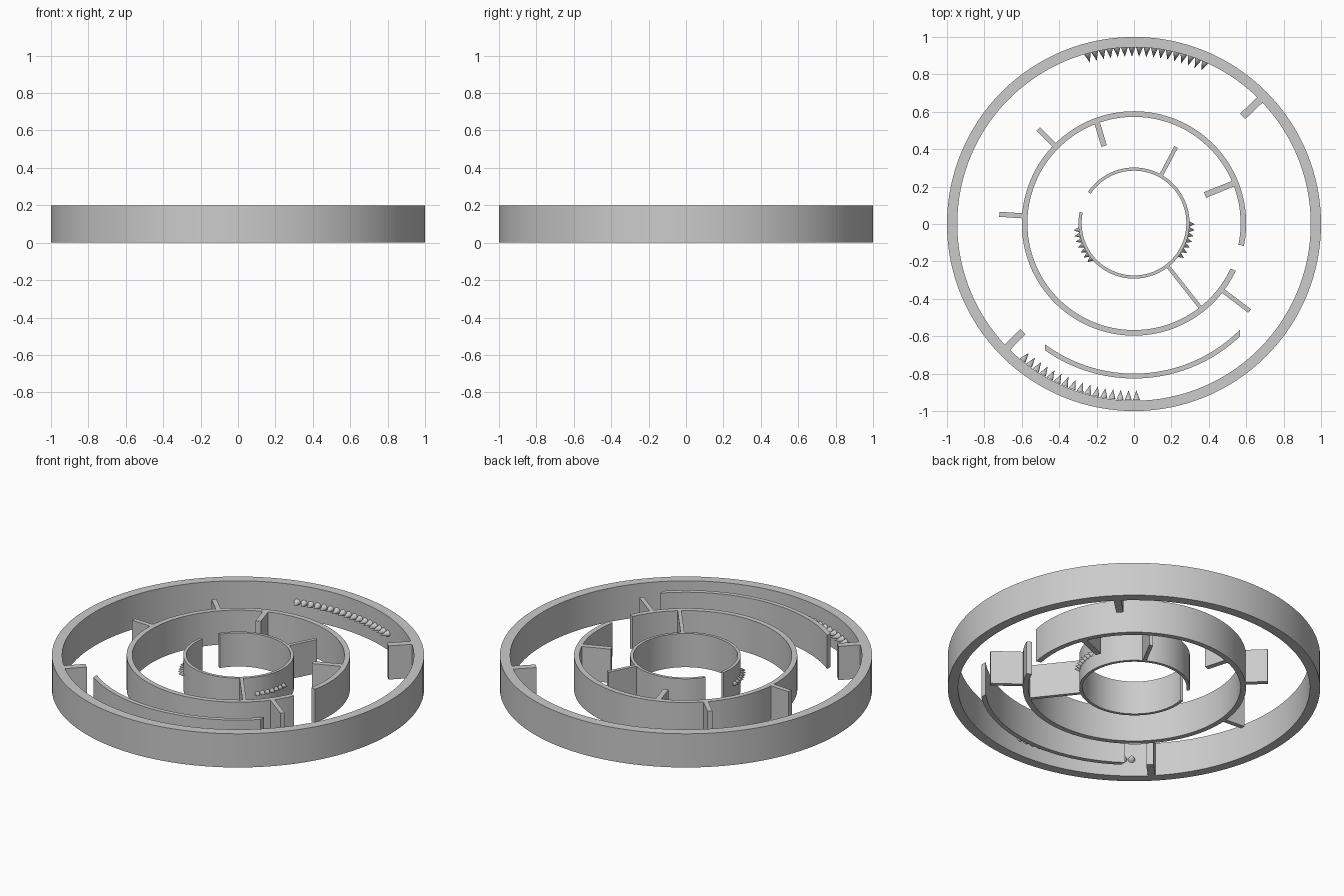
import bpy, bmesh
from math import cos, sin, pi, radians, degrees, asin, hypot, atan2
from mathutils import Matrix, Vector

if "Cube" in bpy.data.objects:
    bpy.data.objects.remove(bpy.data.objects["Cube"])

H = 0.2  # common wall height


def finish(bm, name, smooth=True):
    bmesh.ops.recalc_face_normals(bm, faces=bm.faces)
    me = bpy.data.meshes.new(name)
    bm.to_mesh(me)
    bm.free()
    ob = bpy.data.objects.new(name, me)
    bpy.context.collection.objects.link(ob)
    if smooth:
        bpy.ops.object.select_all(action='DESELECT')
        ob.select_set(True)
        bpy.context.view_layer.objects.active = ob
        bpy.ops.object.shade_smooth_by_angle(angle=radians(30))
    return ob


def curved_wall(name, r_in, r_out, inner=None, outer=None, n=96, cy=0.0):
    """Extruded ring; inner/outer give start and end degrees for an open arc."""
    bm = bmesh.new()
    closed = inner is None
    inner = inner or (0, 360)
    outer = outer or inner
    sections = []
    for i in range(n if closed else n + 1):
        t = i / n
        sec = []
        for r, (a, b), z in ((r_in, inner, 0), (r_out, outer, 0),
                             (r_out, outer, H), (r_in, inner, H)):
            ang = radians(a + (b - a) * t)
            sec.append(bm.verts.new((r * cos(ang), r * sin(ang) + cy, z)))
        sections.append(sec)
    m = len(sections)
    for i in range(m if closed else m - 1):
        p, q = sections[i], sections[(i + 1) % m]
        for k in range(4):
            j = (k + 1) % 4
            bm.faces.new((p[k], p[j], q[j], q[k]))
    if not closed:
        bm.faces.new(sections[0])
        bm.faces.new(sections[-1])
    return finish(bm, name)


def straight_wall(name, x0, y0, x1, y1, width):
    bm = bmesh.new()
    mat = (Matrix.Translation(((x0 + x1) / 2, (y0 + y1) / 2, H / 2))
           @ Matrix.Rotation(atan2(y1 - y0, x1 - x0), 4, 'Z')
           @ Matrix.Diagonal((hypot(x1 - x0, y1 - y0), width, H, 1)))
    bmesh.ops.create_cube(bm, size=1, matrix=mat)
    finish(bm, name, smooth=False)


def spike_row(name, r_base, r_tip, radius, a0, a1, count, cy=0.0):
    """Row of radial cones at mid height."""
    bm = bmesh.new()
    for i in range(count):
        a = radians(a0 + (a1 - a0) * i / (count - 1))
        d = Vector((cos(a), sin(a), 0))
        axis = d * (r_tip - r_base)
        mid = d * (r_base + r_tip) / 2 + Vector((0, cy, H / 2))
        mat = Matrix.Translation(mid) @ axis.to_track_quat('Z', 'Y').to_matrix().to_4x4()
        bmesh.ops.create_cone(bm, cap_ends=True, segments=16, radius1=radius,
                              radius2=0, depth=axis.length, matrix=mat)
    finish(bm, name)


# Concentric maze rings
curved_wall("outer_ring", 0.945, 1.0, n=128)
curved_wall("middle_ring", 0.57, 0.6, (-11.5, 335), cy=0.003)
curved_wall("inner_ring", 0.28, 0.297, (168.5, 506), cy=0.005)

# Free-standing front arc with ends cut parallel to y
R0, R1, XL, XR = 0.80, 0.826, -0.476, 0.567
curved_wall("front_arc", R0, R1,
            [270 + degrees(asin(x / R0)) for x in (XL, XR)],
            [270 + degrees(asin(x / R1)) for x in (XL, XR)], n=48)

# Straight partitions
for name, *dims in (
    ("outer_stub_back", 0.685, 0.675, 0.581, 0.575, 0.04),
    ("outer_stub_front", -0.685, -0.668, -0.594, -0.575, 0.04),
    ("middle_spur_back_left", -0.41, 0.407, -0.513, 0.508, 0.027),
    ("middle_spur_left", -0.585, 0.043, -0.72, 0.052, 0.027),
    ("middle_spur_right", 0.468, -0.352, 0.618, -0.465, 0.024),
    ("middle_stub_back", -0.2, 0.55, -0.16, 0.417, 0.03),
    ("middle_stub_right", 0.54, 0.22, 0.38, 0.155, 0.032),
    ("inner_spur_back", 0.142, 0.255, 0.225, 0.412, 0.021),
    ("divider_wall", 0.178, -0.222, 0.357, -0.449, 0.02),
):
    straight_wall(name, *dims)

# Spike rows
spike_row("back_spikes", 0.947, 0.895, 0.019, 105.3, 66.3, 17)
spike_row("front_spikes", 0.942, 0.89, 0.019, 230.8, 270.8, 16)
spike_row("inner_spikes_left", 0.29, 0.326, 0.017, 187, 220, 7, cy=0.005)
spike_row("inner_spikes_right", 0.29, 0.326, 0.017, 359, 325, 7, cy=0.005)
